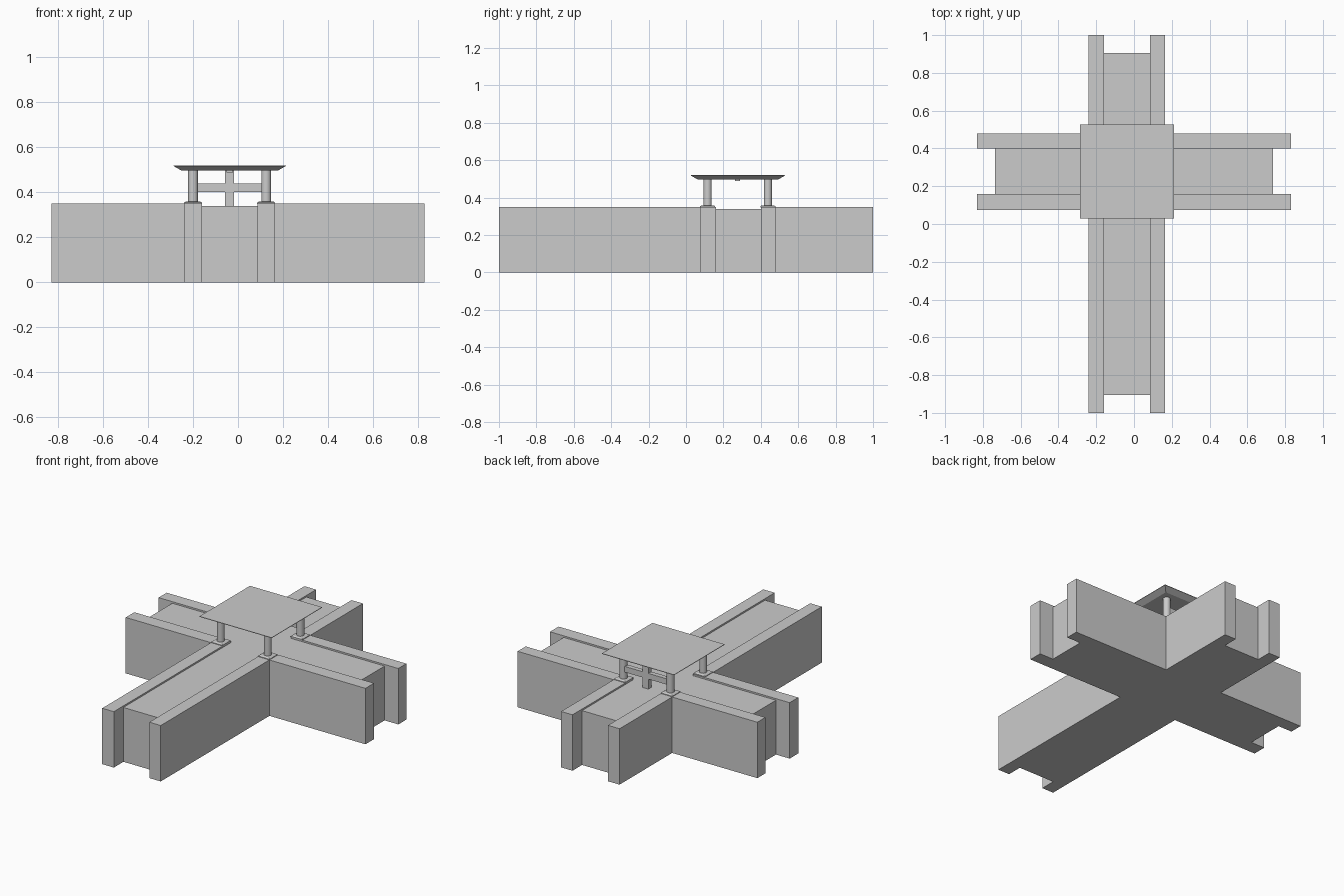
import bpy, bmesh

if "Cube" in bpy.data.objects:
    bpy.data.objects.remove(bpy.data.objects["Cube"])

# Crossing layout
CX, CY = -0.037, 0.278
XO, XI = (-0.24, 0.165), (-0.16, 0.086)   # outer / inner wall faces, long corridor
YO, YI = (0.075, 0.48), (0.16, 0.40)      # outer / inner wall faces, cross corridor
FLOOR, WALL, EAVE, TOP = 0.34, 0.35, 0.497, 0.52


def finish(name, bm):
    bmesh.ops.recalc_face_normals(bm, faces=bm.faces)
    mesh = bpy.data.meshes.new(name)
    bm.to_mesh(mesh)
    bm.free()
    ob = bpy.data.objects.new(name, mesh)
    bpy.context.collection.objects.link(ob)
    return ob


def extrude(name, outline, z0, z1):
    bm = bmesh.new()
    face = bm.faces.new([bm.verts.new((x, y, z0)) for x, y in outline])
    new = bmesh.ops.extrude_face_region(bm, geom=[face], use_keep_orig=True)["geom"]
    verts = [g for g in new if isinstance(g, bmesh.types.BMVert)]
    bmesh.ops.translate(bm, verts=verts, vec=(0, 0, z1 - z0))
    return finish(name, bm)


def layered(name, cx, cy, levels):
    """Stack of rectangles, each level = (half x, half y, z)."""
    bm = bmesh.new()
    rings = [[bm.verts.new((cx + sx * hx, cy + sy * hy, z))
              for sx, sy in ((-1, -1), (1, -1), (1, 1), (-1, 1))]
             for hx, hy, z in levels]
    for a, b in zip(rings, rings[1:]):
        for i in range(4):
            j = (i + 1) % 4
            bm.faces.new((a[i], a[j], b[j], b[i]))
    bm.faces.new(rings[0][::-1])
    bm.faces.new(rings[-1])
    return finish(name, bm)


# Cross-shaped floor slab
fx, fy = 0.735, 0.905
(x0, x1), (y0, y1) = XI, YI
extrude("corridor_floor", [
    (x0, -fy), (x1, -fy), (x1, y0), (fx, y0), (fx, y1), (x1, y1),
    (x1, fy), (x0, fy), (x0, y1), (-fx, y1), (-fx, y0), (x0, y0)], 0, FLOOR)

# L-shaped corner walls, and a column on each corner
for i, sx in enumerate((-1, 1)):
    for j, sy in enumerate((-1, 1)):
        tag = ("front", "back")[j] + "_" + ("left", "right")[i]
        ex, ey = sx * 0.83, sy * 1.0
        extrude("wall_" + tag, [
            (XI[i], ey), (XO[i], ey), (XO[i], YO[j]), (ex, YO[j]),
            (ex, YI[j]), (XI[i], YI[j])], 0, WALL)
        px, py = (XO[i] + XI[i]) / 2, (YO[j] + YI[j]) / 2 - 0.002
        layered("column_base_" + tag, px, py,
                [(0.04, 0.04, WALL - 0.002), (0.04, 0.04, 0.354), (0.032, 0.032, 0.359)])
        bpy.ops.mesh.primitive_cylinder_add(
            vertices=20, radius=0.022, depth=EAVE - WALL + 0.002,
            location=(px, py, (EAVE + WALL) / 2))
        col = bpy.context.object
        col.name = "column_" + tag
        bpy.ops.object.shade_smooth_by_angle()

# Flared canopy roof with thin rim
layered("roof", CX, CY, [(0.215, 0.215, EAVE), (0.25, 0.25, TOP - 0.003), (0.25, 0.25, TOP)])
layered("ceiling_lamp", CX, CY - 0.003, [(0.014, 0.014, 0.488), (0.014, 0.014, EAVE + 0.002)])

# Cross-shaped screen between the back columns
BY = 0.438
layered("screen_post", CX, BY, [(0.02, 0.015, FLOOR), (0.02, 0.015, EAVE)])
layered("screen_rail", CX, BY, [(0.145, 0.0145, 0.402), (0.145, 0.0145, 0.438)])
